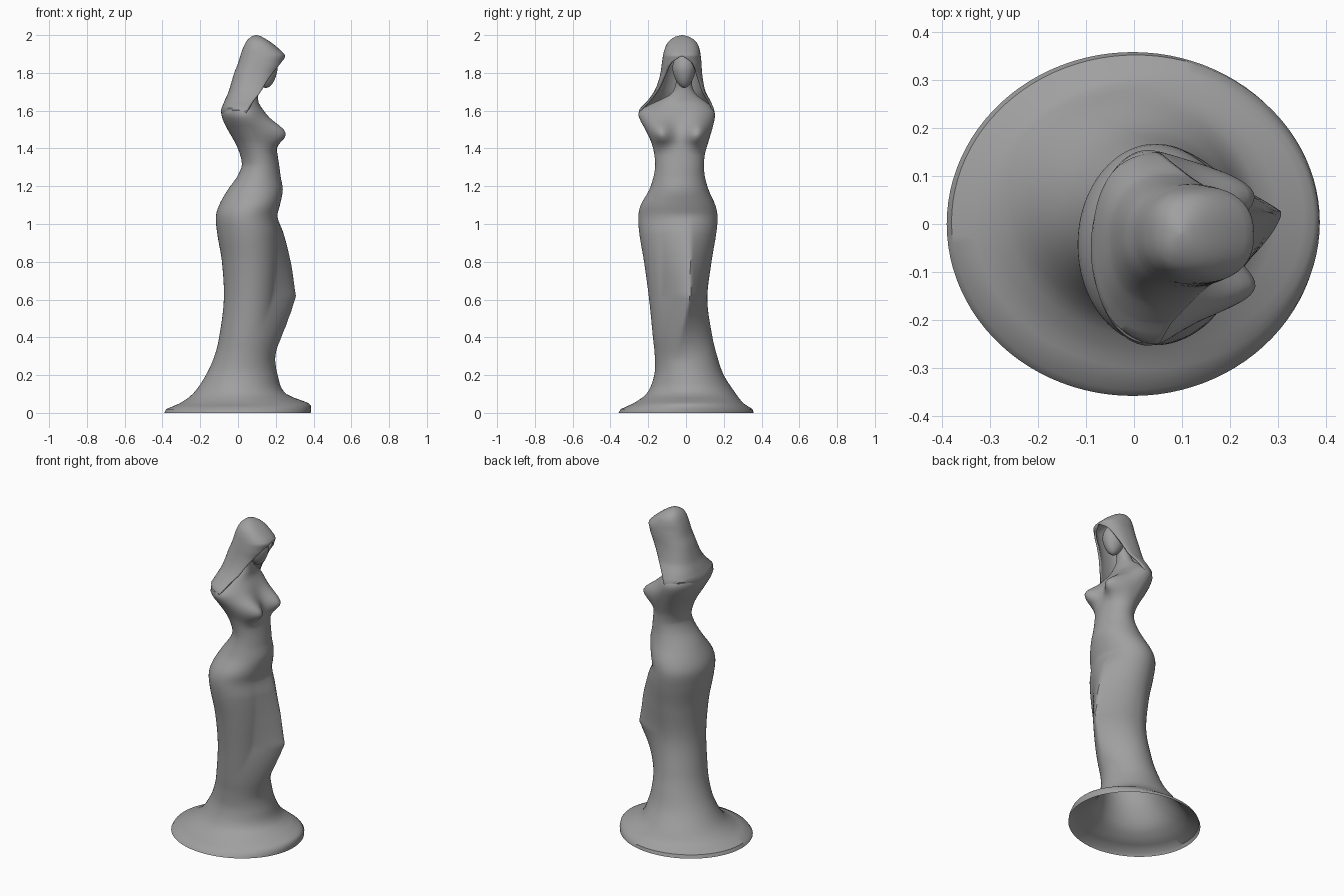
import bpy, bmesh, math
from mathutils import Matrix

if "Cube" in bpy.data.objects:
    bpy.data.objects.remove(bpy.data.objects["Cube"])

stone = bpy.data.materials.new("grey stone")
stone.diffuse_color = (0.35, 0.35, 0.35, 1)
stone.use_nodes = True
stone.node_tree.nodes["Principled BSDF"].inputs["Base Color"].default_value = stone.diffuse_color


def spline(rows, z):
    """Smooth value of every column of rows at height z."""
    i = max(k for k in range(len(rows) - 1) if rows[k][0] <= z or k == 0)
    a, b = rows[i], rows[i + 1]
    p, n = rows[max(i - 1, 0)], rows[min(i + 2, len(rows) - 1)]
    h = b[0] - a[0]
    t = (z - a[0]) / h
    out = []
    for c in range(1, len(a)):
        ma = (b[c] - p[c]) / (b[0] - p[0]) * h
        mb = (n[c] - a[c]) / (n[0] - a[0]) * h
        out.append((2*t**3 - 3*t*t + 1) * a[c] + (t**3 - 2*t*t + t) * ma
                   + (3*t*t - 2*t**3) * b[c] + (t**3 - t*t) * mb)
    return out


def loft(name, rings, closed, cap):
    """Skin a stack of point rings."""
    bm = bmesh.new()
    vs = [[bm.verts.new(p) for p in r] for r in rings]
    n = len(vs[0])
    for lo, hi in zip(vs, vs[1:]):
        for j in range(n if closed else n - 1):
            k = (j + 1) % n
            bm.faces.new((lo[j], lo[k], hi[k], hi[j]))
    if cap:
        bm.faces.new(vs[-1])
    bmesh.ops.remove_doubles(bm, verts=bm.verts, dist=0.0005)
    return finish(name, bm)


def finish(name, bm):
    me = bpy.data.meshes.new(name)
    bm.to_mesh(me)
    bm.free()
    me.materials.append(stone)
    ob = bpy.data.objects.new(name, me)
    bpy.context.collection.objects.link(ob)
    bpy.ops.object.select_all(action='DESELECT')
    ob.select_set(True)
    bpy.context.view_layer.objects.active = ob
    bpy.ops.object.shade_smooth_by_angle(angle=math.radians(40))
    return ob


def gauss(d, s):
    return math.exp(-(d / s) ** 2)


# gowned body, hollow below: height, back x, front x, side y min, side y max
BODY = [(0, -.39, .385, -.358, .358), (.02, -.38, .387, -.345, .352),
        (.05, -.31, .375, -.28, .305), (.1, -.24, .255, -.21, .265),
        (.2, -.17, .21, -.168, .20), (.3, -.125, .195, -.165, .165),
        (.4, -.10, .195, -.175, .14), (.6, -.075, .205, -.195, .113),
        (.8, -.085, .22, -.222, .135), (.95, -.11, .22, -.247, .16),
        (1.04, -.117, .208, -.252, .167), (1.1, -.10, .222, -.24, .155),
        (1.18, -.055, .237, -.195, .12), (1.25, -.005, .226, -.172, .10),
        (1.31, .02, .218, -.163, .095), (1.37, .01, .208, -.168, .10),
        (1.43, -.015, .195, -.183, .117), (1.5, -.055, .18, -.215, .138),
        (1.56, -.083, .155, -.247, .152), (1.6, -.086, .135, -.247, .15),
        (1.64, -.055, .11, -.175, .115), (1.68, .0, .105, -.09, .06),
        (1.72, .02, .105, -.06, .035), (1.78, .03, .12, -.05, .03)]


def body_ring(z, n=96):
    xb, xf, yl, yr = spline(BODY, z)
    ring = []
    for j in range(n):
        a = 2 * math.pi * j / n
        x = (xb + xf) / 2 + (xf - xb) / 2 * math.cos(a)
        y = (yl + yr) / 2 + (yr - yl) / 2 * math.sin(a)
        front = max(0, math.cos(a)) ** .5
        # bust
        for by in (-.145, .075):
            s = .075 if z > 1.475 else .06
            x += .1 * front * gauss(y - by, .07) * gauss(z - 1.475, s)
        # bent knee pressing through the gown, shin ridge slanting below it
        up = max(0, 1 - (z - .62) / .42)
        down = max(0, 1 - (.62 - z) / .34) ** 1.2
        lift = up ** .9 if z > .62 else down
        ridge = .025 - (max(0, .62 - z) * .25)
        x += .122 * lift * front * max(0, 1 - abs(y - ridge) / .15) ** 1.1
        ring.append((x, y, z))
    return ring


heights = sorted({r[0] for r in BODY} | {round(.02 * k, 3) for k in range(90)})
loft("gowned_body", [body_ring(z) for z in heights if z <= 1.78], True, True)

# head: tapered egg with the chin forward
bm = bmesh.new()
bmesh.ops.create_uvsphere(bm, u_segments=32, v_segments=20, radius=1)
for v in bm.verts:
    k = 1 - .22 * max(0, -v.co.z)
    v.co.x, v.co.y = v.co.x * k, v.co.y * k
bm.transform(Matrix.Translation((.14, -.01, 1.82)) @ Matrix.Rotation(-.1, 4, 'Y')
             @ Matrix.Diagonal((.07, .062, .1, 1)))
finish("head", bm)

# veil: height, back x, front edge x, centre y, half width, wrap angle
VEIL = [(1.54, -.062, .02, -.045, .17, 85), (1.57, -.083, .035, -.048, .19, 88),
        (1.6, -.09, .05, -.05, .2, 92),
        (1.65, -.072, .08, -.038, .168, 100), (1.7, -.05, .12, -.033, .137, 110),
        (1.75, -.035, .15, -.028, .12, 120), (1.8, -.02, .185, -.025, .11, 133),
        (1.85, .0, .225, -.023, .105, 150), (1.89, .012, .25, -.022, .1, 180),
        (1.92, .022, .225, -.021, .094, 180), (1.95, .035, .19, -.02, .083, 180),
        (1.975, .05, .155, -.02, .064, 180), (1.992, .07, .125, -.02, .036, 180),
        (2.0, .093, .101, -.02, .004, 180)]


def squared(v, e):
    return math.copysign(abs(v) ** e, v)


def veil_ring(z, n=48):
    xb, xf, yc, w, wrap = spline(VEIL, z)
    wrap = math.radians(min(wrap, 180))
    e = .85 if z > 1.6 else 1
    ring = []
    for j in range(n + 1):
        a = wrap * (2 * j / n - 1)
        x = xb + (xf - xb) * (1 - squared(math.cos(a), e)) / (1 - squared(math.cos(wrap), e))
        ring.append((x, yc - w * squared(math.sin(a), e), z))
    return ring


levels = sorted({r[0] for r in VEIL} | {round(1.54 + .015 * k, 3) for k in range(30)})
veil = loft("veil", [veil_ring(z) for z in levels], False, True)
thick = veil.modifiers.new("cloth thickness", 'SOLIDIFY')
thick.thickness = 0.012
thick.offset = -1
